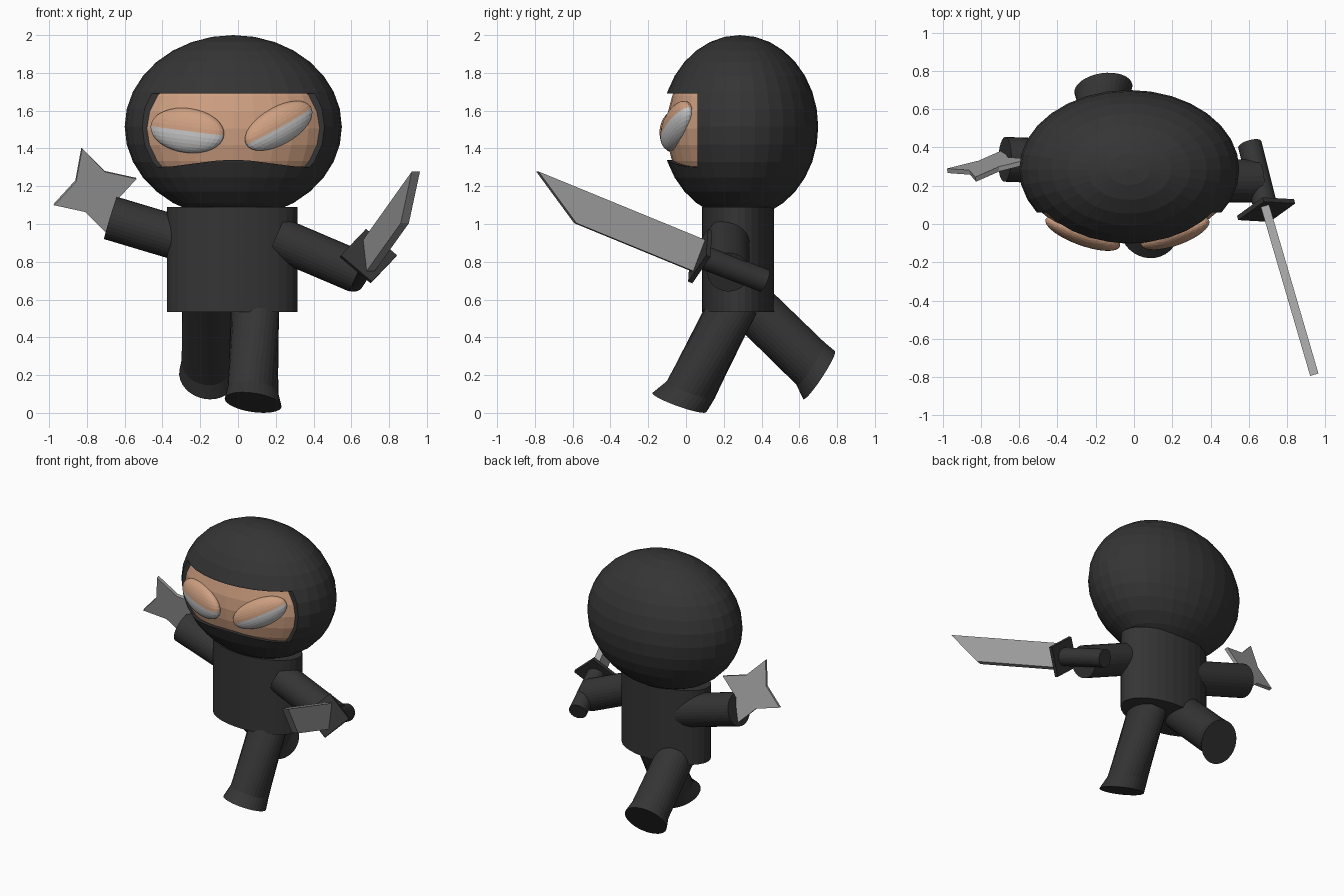
import bpy, bmesh, math
from mathutils import Vector, Matrix

if "Cube" in bpy.data.objects:
    bpy.data.objects.remove(bpy.data.objects["Cube"])


def material(name, r, g, b):
    m = bpy.data.materials.new(name)
    m.diffuse_color = (r, g, b, 1)
    m.use_nodes = True
    m.node_tree.nodes["Principled BSDF"].inputs["Base Color"].default_value = m.diffuse_color
    return m


DARK = material("dark cloth", 0.035, 0.035, 0.035)
SKIN = material("skin", 0.62, 0.35, 0.22)
STEEL = material("steel", 0.36, 0.36, 0.36)
WHITE = material("eye white", 0.75, 0.75, 0.75)


def finish(name, bm, *mats):
    bmesh.ops.recalc_face_normals(bm, faces=bm.faces)
    me = bpy.data.meshes.new(name)
    bm.to_mesh(me)
    bm.free()
    for m in mats:
        me.materials.append(m)
    ob = bpy.data.objects.new(name, me)
    bpy.context.collection.objects.link(ob)
    return ob


def ellipsoid(name, centre, radii, mats, rot=Matrix(), split=False):
    bm = bmesh.new()
    bmesh.ops.create_uvsphere(bm, u_segments=32, v_segments=16, radius=1)
    if split:  # upper half takes the second material
        for f in bm.faces:
            f.material_index = int(f.calc_center_median().z > 0)
    bm.transform(Matrix.Translation(centre) @ rot @ Matrix.Diagonal((*radii, 1)))
    return finish(name, bm, *mats)


def tube(name, rings, mat, n=32):
    """Capped loft through rings given as (centre, normal, radius)."""
    bm = bmesh.new()
    loops = []
    for centre, normal, r in rings:
        q = Vector(normal).to_track_quat('Z', 'Y')
        loops.append([bm.verts.new(Vector(centre) + q @ Vector(
            (r * math.cos(2 * math.pi * i / n), r * math.sin(2 * math.pi * i / n), 0)))
            for i in range(n)])
    for a, b in zip(loops, loops[1:]):
        for i in range(n):
            j = (i + 1) % n
            bm.faces.new((a[i], a[j], b[j], b[i]))
    bm.faces.new(loops[0])
    bm.faces.new(loops[-1])
    return finish(name, bm, mat)


def plate(name, points, origin, u, v, thick, mat):
    """Flat outline in the u, v plane, given thickness about that plane."""
    u, v, origin = Vector(u), Vector(v), Vector(origin)
    w = u.cross(v).normalized() * thick
    bm = bmesh.new()
    f = bm.faces.new([bm.verts.new(origin + a * u + b * v - w / 2) for a, b in points])
    ext = bmesh.ops.extrude_face_region(bm, geom=[f], use_keep_orig=True)
    bmesh.ops.translate(bm, vec=w, verts=[e for e in ext["geom"]
                                          if isinstance(e, bmesh.types.BMVert)])
    return finish(name, bm, mat)


# Hood with a face opening cut into the front
hood = ellipsoid("hood", (-0.025, 0.285, 1.515), (0.575, 0.415, 0.485), [DARK])
opening = [(-0.8, 1.69), (-0.8, 1.30), (-0.46, 1.30), (-0.34, 1.306), (-0.22, 1.322),
           (-0.11, 1.336), (-0.025, 1.34), (0.06, 1.336), (0.17, 1.322),
           (0.29, 1.306), (0.41, 1.30), (0.8, 1.30), (0.8, 1.69)]
cutter = plate("opening_cutter", opening, (0, -0.44, 0), (1, 0, 0), (0, 0, 1), 1.0, DARK)
cutter.hide_render = True
mod = hood.modifiers.new("opening", 'BOOLEAN')
mod.operation = 'DIFFERENCE'
mod.solver = 'EXACT'
mod.object = cutter
bpy.context.view_layer.objects.active = hood
bpy.ops.object.modifier_apply(modifier=mod.name)
bpy.data.objects.remove(cutter)

# Face and eyes with upper lids
ellipsoid("face", (-0.025, 0.285, 1.505), (0.563, 0.388, 0.45), [SKIN])
for name, x, z, size, yaw, tilt in (("eye_left", -0.268, 1.495, (0.208, 0.065, 0.118), -20, 7),
                                    ("eye_right", 0.215, 1.52, (0.208, 0.065, 0.10), 20, -28)):
    rot = (Matrix.Rotation(math.radians(yaw), 4, 'Z')
           @ Matrix.Rotation(math.radians(tilt), 4, 'Y'))
    ellipsoid(name, (x, -0.047, z), size, [WHITE, SKIN], rot, split=True)

# Torso: oval cylinder
torso = tube("torso", [((0, 0, 0.535), (0, 0, 1), 1), ((0, 0, 1.09), (0, 0, 1), 1)], DARK)
torso.data.transform(Matrix.Translation((-0.03, 0.275, 0))
                     @ Matrix.Diagonal((0.345, 0.19, 1, 1)))

# Legs, flaring slightly at the feet
n1, n2 = (-0.14, -0.33, -0.93), (-0.13, 0.84, -0.55)
tube("front_leg", [((0.09, 0.26, 0.59), (0, -0.48, -0.88), 0.13),
                   ((0.08, 0.025, 0.122), n1, 0.135),
                   ((0.08, -0.035, 0.055), n1, 0.152)], DARK)
tube("back_leg", [((-0.165, 0.27, 0.64), (0, 0.73, -0.68), 0.13),
                  ((-0.165, 0.66, 0.26), n2, 0.135),
                  ((-0.16, 0.705, 0.20), n2, 0.153)], DARK)

# Arms
a1 = Vector((-0.95, 0.03, 0.29))
tube("arm_left", [((-0.2, 0.32, 0.89), a1, 0.117), ((-0.675, 0.338, 1.032), a1, 0.117)], DARK)
a2 = Vector((0.91, 0.0, -0.41))
tube("arm_right", [((0.2, 0.225, 0.93), a2, 0.112), ((0.635, 0.225, 0.745), a2, 0.112)], DARK)

# Sword: grip, diamond guard and slanted blade
d = Vector((0.26, -0.89, 0.365)).normalized()
w = (Vector((0, 0, 1)) - d * d.z).normalized()
s = d.cross(w).normalized()
base = Vector((0.69, 0.075, 0.83))
tube("sword_grip", [((0.605, 0.415, 0.70), d, 0.063), (base, d, 0.063)], DARK)
plate("sword_guard", [(-0.155, 0), (0, -0.15), (0.155, 0), (0, 0.15)], base, s, w, 0.025, DARK)
plate("sword_blade", [(0, -0.09), (0.705, -0.09), (1, 0.088), (0, 0.088)],
      base, d, w, 0.045, STEEL)

# Four-pointed throwing star
star = []
for i in range(8):
    a, r = math.pi / 4 * i, (0.5 if i % 2 else 1.0)
    star.append((r * math.cos(a), r * math.sin(a)))
plate("throwing_star", star, (-0.757, 0.303, 1.172), (-0.218, -0.025, -0.07),
      (-0.07, -0.07, 0.23), 0.025, STEEL)
